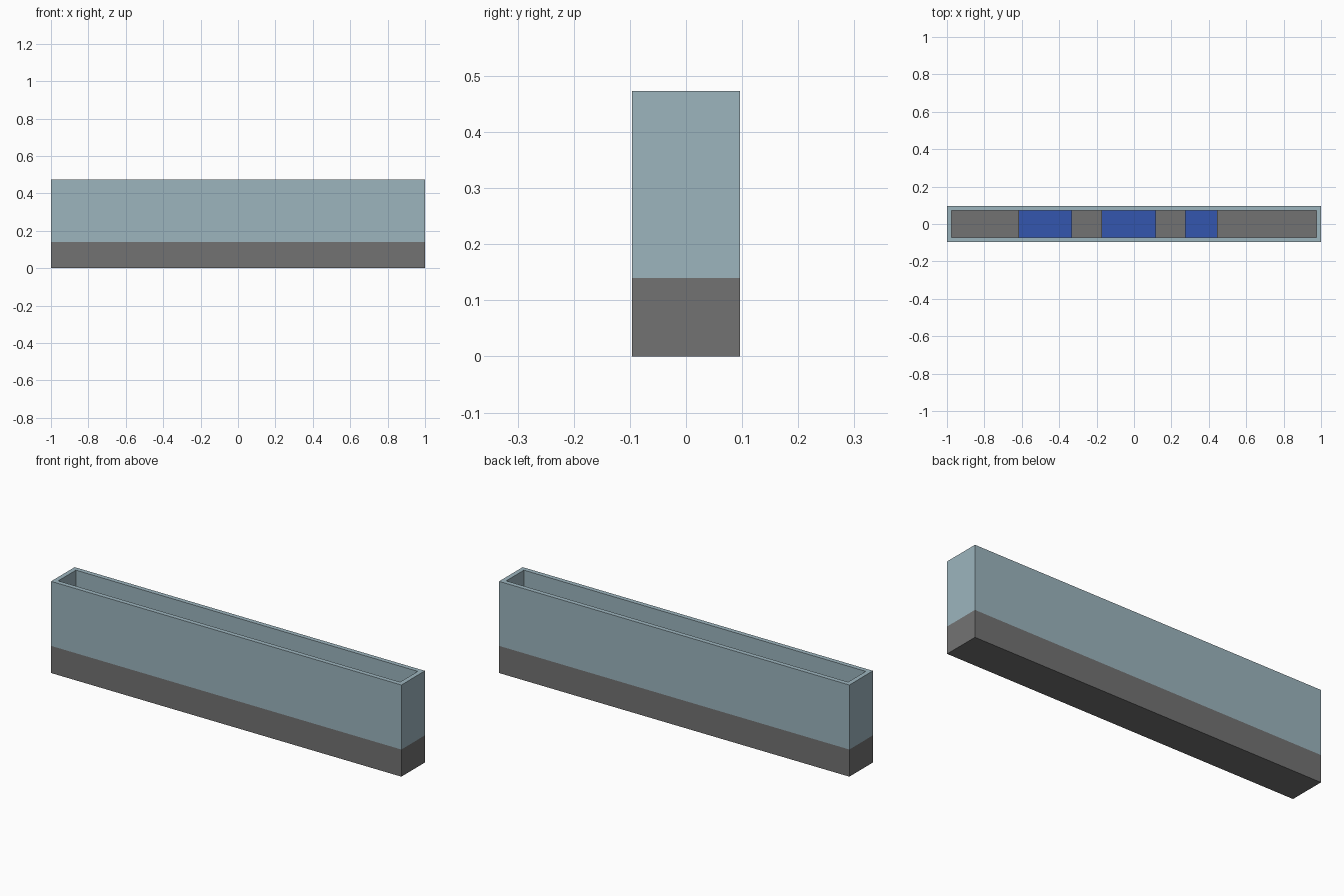
import bpy
import bmesh
from mathutils import Matrix, Vector

cube = bpy.data.objects.get("Cube")
if cube:
    bpy.data.objects.remove(cube, do_unlink=True)

HALF_X, HALF_Y = 1.0, 0.096
BASE_TOP, RIM_TOP = 0.14, 0.473
WALL = 0.024
POOL_DEPTH = 0.01
POOLS = [(-0.615, -0.335), (-0.17, 0.115), (0.275, 0.445)]


def material(name, rgb):
    mat = bpy.data.materials.new(name)
    mat.use_nodes = True
    color = (*rgb, 1)
    mat.diffuse_color = color
    bsdf = mat.node_tree.nodes["Principled BSDF"]
    bsdf.inputs["Base Color"].default_value = color
    return mat


def box(z0, z1):
    bm = bmesh.new()
    size = Matrix.Diagonal((2 * HALF_X, 2 * HALF_Y, z1 - z0, 1))
    bmesh.ops.create_cube(bm, size=1, matrix=Matrix.Translation((0, 0, (z0 + z1) / 2)) @ size)
    return bm


def inset_top(bm):
    """Inset the top face by the wall thickness and return the inner face."""
    bm.normal_update()
    top = max(bm.faces, key=lambda f: f.calc_center_median().z)
    bmesh.ops.inset_individual(bm, faces=[top], thickness=WALL, use_even_offset=True)
    return top


def finish(bm, name, mats):
    mesh = bpy.data.meshes.new(name)
    bm.to_mesh(mesh)
    bm.free()
    for mat in mats:
        mesh.materials.append(mat)
    obj = bpy.data.objects.new(name, mesh)
    bpy.context.collection.objects.link(obj)
    return obj


grey = material("stone grey", (0.171, 0.171, 0.171))
teal = material("pale teal", (0.335, 0.46, 0.515))
blue = material("water blue", (0.034, 0.093, 0.43))

# Solid base whose floor is divided into ground and shallow pools
bm = box(0, BASE_TOP)
floor = [inset_top(bm)]
for x in (edge for pool in POOLS for edge in pool):
    geom = set(floor)
    for f in floor:
        geom.update(f.edges, f.verts)
    bmesh.ops.bisect_plane(bm, geom=list(geom), plane_co=(x, 0, 0), plane_no=(1, 0, 0))
    floor = [f for f in bm.faces
             if f.calc_center_median().z > BASE_TOP - 0.001
             and all(abs(v.co.y) < HALF_Y - WALL / 2 for v in f.verts)
             and max(v.co.y for v in f.verts) > 0 > min(v.co.y for v in f.verts)]
bm.normal_update()
pools = [f for f in floor
         if any(a < f.calc_center_median().x < b for a, b in POOLS)]
bmesh.ops.inset_individual(bm, faces=pools, thickness=0, depth=-POOL_DEPTH)
for f in pools:
    f.material_index = 1
finish(bm, "base", [grey, blue])

# Open upright wall around the base
bm = box(BASE_TOP, RIM_TOP)
inner = inset_top(bm)
bm.normal_update()
bmesh.ops.inset_individual(bm, faces=[inner], thickness=0, depth=BASE_TOP - RIM_TOP)
bottom = [f for f in bm.faces if all(v.co.z < BASE_TOP + 0.001 for v in f.verts)]
bmesh.ops.delete(bm, geom=bottom, context="FACES")
finish(bm, "wall", [teal])
